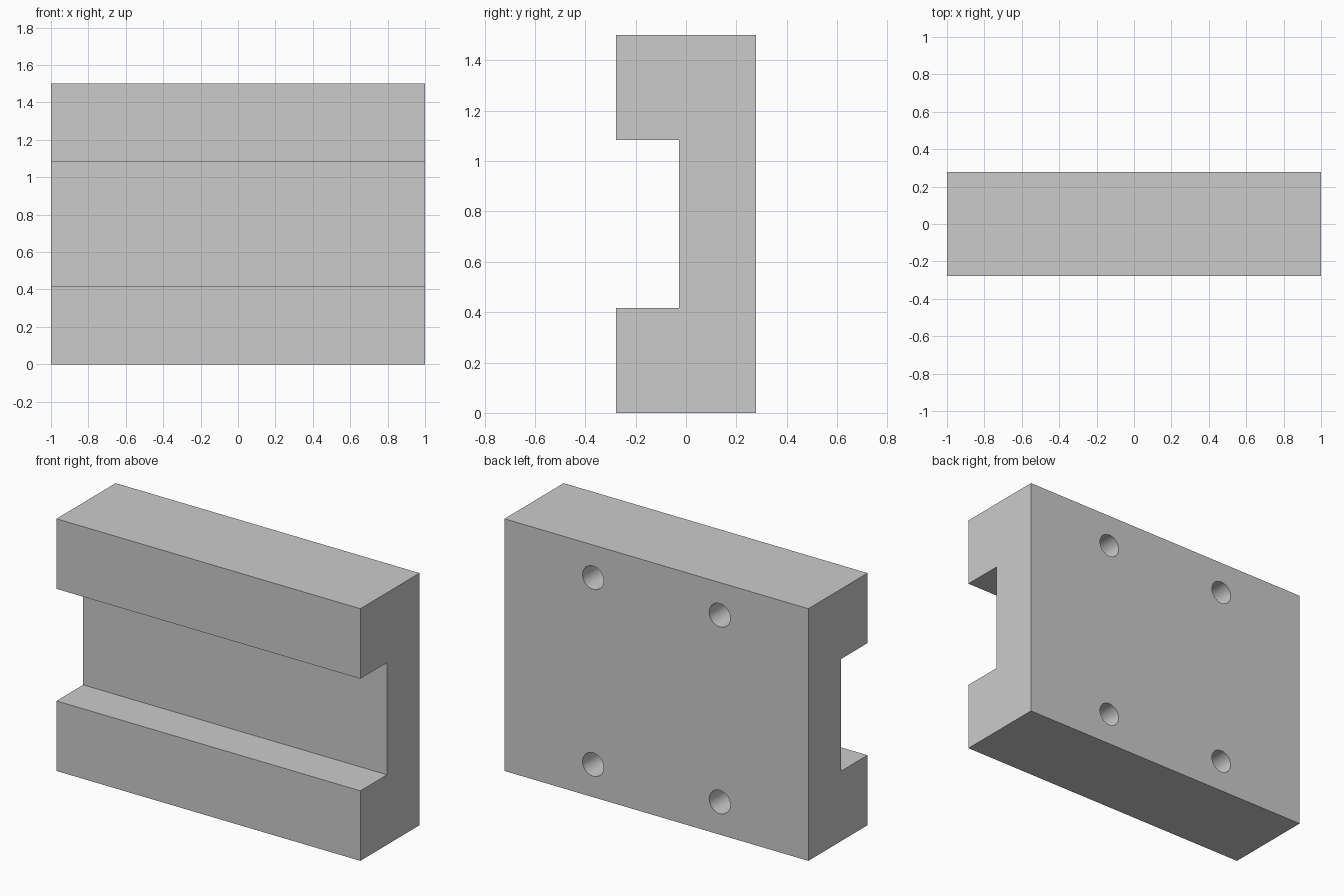
import bpy, bmesh
from math import radians
from mathutils import Matrix

if "Cube" in bpy.data.objects:
    bpy.data.objects.remove(bpy.data.objects["Cube"])

U = 1 / 18                      # model unit: block is 36 x 10 x 27
HALF_Y = 5 * U
HOLE_DEPTH = 3.5 * U


def make_object(name, bm):
    bmesh.ops.recalc_face_normals(bm, faces=bm.faces)
    mesh = bpy.data.meshes.new(name)
    bm.to_mesh(mesh)
    bm.free()
    obj = bpy.data.objects.new(name, mesh)
    bpy.context.collection.objects.link(obj)
    return obj


# Carriage block: C-shaped (y, z) profile extruded along x
profile = [(-5, 0), (5, 0), (5, 27), (-5, 27),
           (-5, 19.5), (-0.5, 19.5), (-0.5, 7.5), (-5, 7.5)]
bm = bmesh.new()
face = bm.faces.new([bm.verts.new((-1, y * U, z * U)) for y, z in profile])
side = bmesh.ops.extrude_face_region(bm, geom=[face])["geom"]
bmesh.ops.translate(bm, vec=(2, 0, 0),
                    verts=[v for v in side if isinstance(v, bmesh.types.BMVert)])
block = make_object("carriage_block", bm)

# Four blind mounting holes in the back face
bm = bmesh.new()
for x in (-7.5, 7.5):
    for z in (3.5, 23.5):
        bmesh.ops.create_cone(
            bm, cap_ends=True, segments=48, radius1=1.25 * U, radius2=1.25 * U,
            depth=2 * HOLE_DEPTH,
            matrix=Matrix.Translation((x * U, HALF_Y, z * U)) @ Matrix.Rotation(radians(90), 4, 'X'))
cutter = make_object("hole_cutter", bm)
cutter.hide_render = True

cut = block.modifiers.new("mounting_holes", 'BOOLEAN')
cut.operation = 'DIFFERENCE'
cut.solver = 'EXACT'
cut.object = cutter
bpy.context.view_layer.objects.active = block
block.select_set(True)
bpy.ops.object.modifier_apply(modifier=cut.name)
bpy.data.objects.remove(cutter)

# Round hole walls, crisp edges elsewhere
bpy.ops.object.shade_smooth_by_angle(angle=radians(30))
